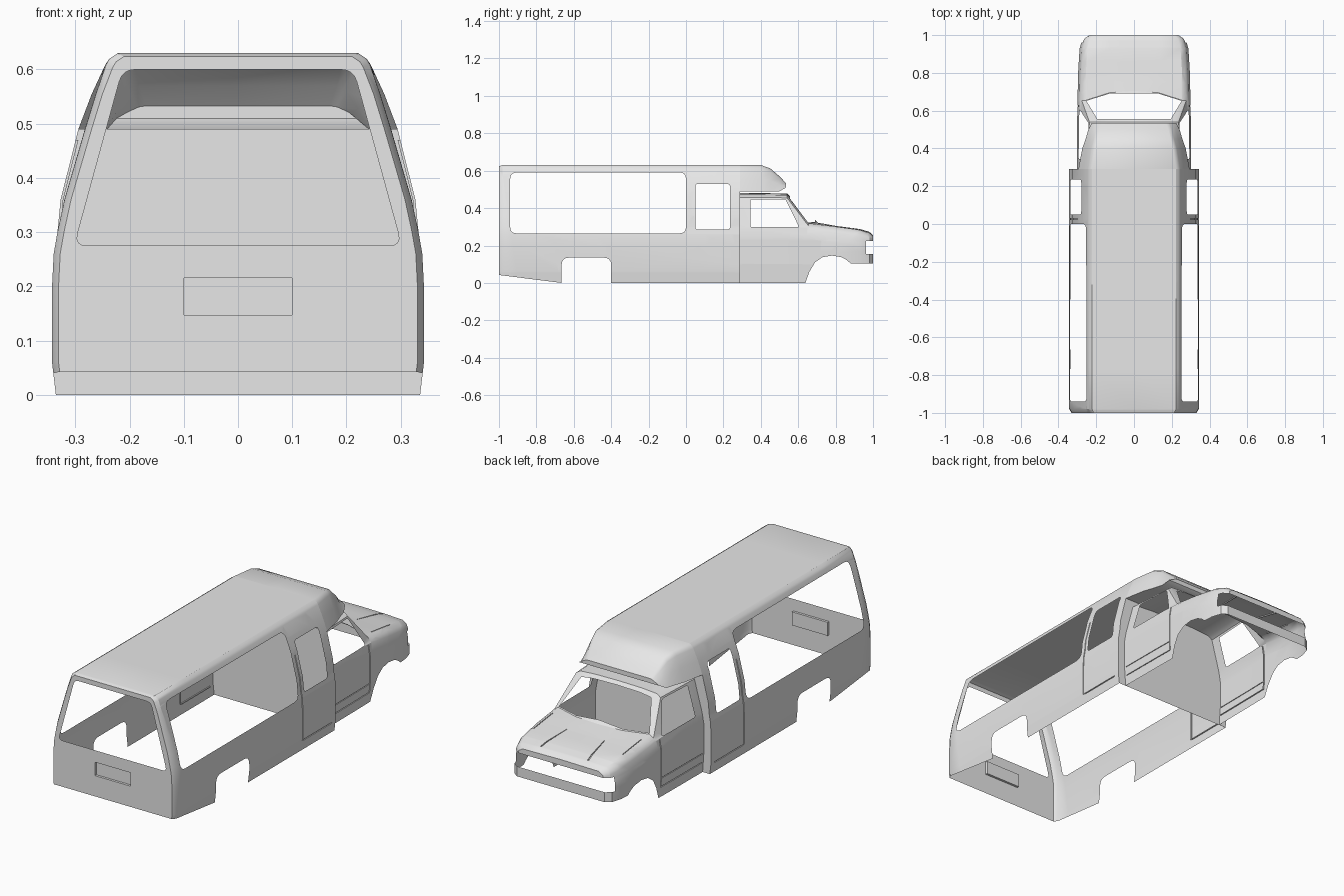
import bpy, bmesh, math
from mathutils import Vector

cube = bpy.data.objects.get("Cube")
if cube:
    bpy.data.objects.remove(cube, do_unlink=True)

grey = bpy.data.materials.new("plain_grey")
grey.use_nodes = True
grey.diffuse_color = (0.8, 0.8, 0.8, 1)
grey.node_tree.nodes["Principled BSDF"].inputs["Base Color"].default_value = (0.8, 0.8, 0.8, 1)


def mirrored(half):
    """Complete a half section that ends on the centre line."""
    return half + [(-x, y, z) for x, y, z in reversed(half) if x > 0]


def loft(halves, closed=False, cap_start=False, cap_end=False):
    """Skin a row of half sections, as an open arch or a closed ring."""
    bm = bmesh.new()
    rows = [[bm.verts.new(p) for p in mirrored(h)] for h in halves]
    count = len(rows[0])
    for a, b in zip(rows, rows[1:]):
        for i in range(count if closed else count - 1):
            j = (i + 1) % count
            bm.faces.new((a[i], a[j], b[j], b[i]))
    if cap_start:
        bm.faces.new(rows[0])
    if cap_end:
        bm.faces.new(rows[-1])
    bmesh.ops.recalc_face_normals(bm, faces=bm.faces[:])
    return bm


def rounded(corners, radius, steps=4):
    """Round the corners of a convex outline."""
    pts = [Vector(c) for c in corners]
    out = []
    for i, p in enumerate(pts):
        a = p + (pts[i - 1] - p).normalized() * radius
        b = p + (pts[(i + 1) % len(pts)] - p).normalized() * radius
        for k in range(steps + 1):
            t = k / steps
            out.append(a * (1 - t) ** 2 + p * 2 * t * (1 - t) + b * t * t)
    return out


def box(u0, u1, v0, v1):
    return [(u0, v0), (u1, v0), (u1, v1), (u0, v1)]


def cut(bm, outline, axes, keep=None, depth=0):
    """Cut a convex outline through the skin; open it, or sink it by depth."""
    bm.normal_update()
    faces = [f for f in bm.faces if keep is None or keep(f)]
    pts = [Vector(p) for p in outline]
    middle = sum(pts, Vector((0, 0))) / len(pts)
    for p, q in zip(pts, pts[1:] + pts[:1]):
        d = q - p
        n = Vector((d.y, -d.x)).normalized()
        if n.dot(middle - p) > 0:
            n = -n
        co, no = Vector((0, 0, 0)), Vector((0, 0, 0))
        for k, axis in enumerate(axes):
            co[axis], no[axis] = p[k], n[k]
        edges = {e for f in faces for e in f.edges}
        verts = {v for f in faces for v in f.verts}
        res = bmesh.ops.bisect_plane(bm, geom=faces + list(edges) + list(verts),
                                     dist=1e-5, plane_co=co, plane_no=no)
        faces = [f for f in res["geom"] if isinstance(f, bmesh.types.BMFace)
                 and (f.calc_center_median() - co).dot(no) < 0]
        if not faces:
            return
    if depth:
        res = bmesh.ops.extrude_face_region(bm, geom=faces)
        for v in res["geom"]:
            if isinstance(v, bmesh.types.BMVert):
                if axes == SIDE:
                    v.co.x -= math.copysign(depth, v.co.x)
                elif axes == REAR:
                    v.co.y += depth
                else:
                    v.co.z -= depth
    faces = [f for f in faces if f.is_valid]
    if faces:
        bmesh.ops.delete(bm, geom=faces, context="FACES")


def finish(name, bm, angle=32):
    bmesh.ops.recalc_face_normals(bm, faces=bm.faces[:])
    mesh = bpy.data.meshes.new(name)
    bm.to_mesh(mesh)
    bm.free()
    mesh.materials.append(grey)
    obj = bpy.data.objects.new(name, mesh)
    bpy.context.collection.objects.link(obj)
    bpy.ops.object.select_all(action="DESELECT")
    obj.select_set(True)
    bpy.context.view_layer.objects.active = obj
    bpy.ops.object.shade_smooth_by_angle(angle=math.radians(angle))


SIDE, REAR, TOP = (1, 2), (0, 2), (0, 1)
FRONT_WALL, CAP_FLOOR, ROOF = 0.29, 0.49, 0.63
PROFILE = [(.336, 0), (.343, .06), (.343, .2), (.34, .26), (.333, .3), (.32, .36),
           (.282, CAP_FLOOR), (.262, .555), (.243, .61), (.237, .62), (.222, ROOF), (0, ROOF)]


def body_section(y, bulge, inset=0):
    half = []
    for x, z in PROFILE:
        swell = bulge * max(0, math.sin(math.pi * (z - .3) / .32)) if z > .3 else 0
        half.append((max(0, x + swell - inset), y, z - (inset / 2 if z > .6 else 0)))
    return half


# Rear body shell: walls, roof and tail panel
front_section = body_section(FRONT_WALL, .013)
body = loft([body_section(-1, 0, .012), body_section(-.98, 0), body_section(0, .013),
             front_section], cap_start=True)
tail = lambda f: abs(f.normal.y) > .9 and f.calc_center_median().y < -.99
cut(body, rounded([(-.302, .275), (.302, .275), (.213, .6), (-.213, .6)], .024), REAR, tail)
cut(body, box(-.1, .1, .147, .215), REAR, tail, .012)

# Side windows, wheel arches and the raised tail edge
cut(body, rounded(box(-.94, 0, .265, .59), .035), SIDE)
cut(body, rounded(box(.05, .235, .285, .53), .016), SIDE)
cut(body, rounded(box(-.665, -.4, -.1, .135), .04), SIDE)
cut(body, [(-1.1, -.1), (-1.1, .055), (-.665, 0), (-.665, -.1)], SIDE)

# Sliding door seams
cut(body, box(.024, .029, .05, .47), SIDE, None, .005)
cut(body, box(.035, .26, .048, .053), SIDE, None, .005)
finish("rear_body", body)

# Bulkhead between cab and body
wall = bmesh.new()
lower = [p for p in front_section if p[2] <= CAP_FLOOR]
wall.faces.new([wall.verts.new(p) for p in lower + [(-x, y, z) for x, y, z in reversed(lower)]])
finish("bulkhead", wall)

# Roof nose over the cab: y, width factor, top height, floor height
upper = [p for p in front_section if p[2] >= CAP_FLOOR]
nose = []
for y, wide, top, floor in [(FRONT_WALL, 1, ROOF, CAP_FLOOR), (.4, .93, ROOF, CAP_FLOOR),
                            (.45, .87, .613, CAP_FLOOR), (.5, .82, .57, CAP_FLOOR),
                            (.535, .76, .533, .51)]:
    rise = (top - floor) / (ROOF - CAP_FLOOR)
    nose.append([(x * wide, y, floor + (z - CAP_FLOOR) * rise) for x, _, z in upper])
finish("roof_nose", loft(nose, closed=True, cap_end=True), 40)


def cab_section(y, w, belt, eave_x, eave_z, top, bow=0):
    return [(w - .007, y, 0), (w, y, .1), (w, y, belt - .055), (w - .01, y, belt),
            (eave_x, y, eave_z), (eave_x - .022, y, min(eave_z + .015, top - .003)),
            (.13, y + bow * .8, top - .002), (0, y + bow, top)]


# Cab: doors, roof, windscreen slope, wings and bonnet
cab = loft([cab_section(FRONT_WALL, .303, .3, .25, .458, .482),
            cab_section(.54, .301, .3, .236, .455, .478),
            cab_section(.655, .299, .292, .277, .305, .322, .05),
            cab_section(.8, .296, .268, .277, .286, .305),
            cab_section(.93, .288, .25, .268, .268, .288),
            cab_section(.98, .272, .238, .255, .252, .273),
            cab_section(1, .245, .228, .235, .238, .255)], cap_end=True)
side = lambda f: abs(f.normal.x) > .6
glass = lambda f: f.calc_center_median().y < .72 and abs(f.normal.z) > .2
cut(cab, rounded([(.345, .298), (.605, .298), (.532, .447), (.345, .447)], .01), SIDE, side)
cut(cab, [(.195, .556), (.252, .652), (.13, .69), (-.13, .69), (-.252, .652), (-.195, .556)],
    TOP, glass)

# Front wheel arch, bumper underside and grille opening
cut(cab, [(.635, -.1), (.638, 0), (.66, .06), (.69, .11), (.73, .138), (.78, .146),
          (.83, .138), (.86, .122), (.885, .1), (.9, -.1)], SIDE)
cut(cab, box(.88, 1.1, -.1, .105), SIDE)
cut(cab, box(.962, 1.1, .155, .225), SIDE)

# Cab door seams and bonnet creases
cut(cab, box(.623, .628, .05, .29), SIDE, side, .005)
cut(cab, box(.3, .623, .05, .054), SIDE, side, .005)
cut(cab, box(.3, .623, .096, .1), SIDE, side, .004)
bonnet = lambda f: abs(f.normal.z) > .6 and f.calc_center_median().y > .66
for s in (-1, 1):
    cut(cab, [(s * .128, .97), (s * .135, .97), (s * .107, .8), (s * .104, .8)], TOP, bonnet, .005)
    cut(cab, [(s * .246, .86), (s * .25, .86), (s * .25, .71), (s * .246, .71)], TOP, bonnet, .004)
finish("cab", cab)
